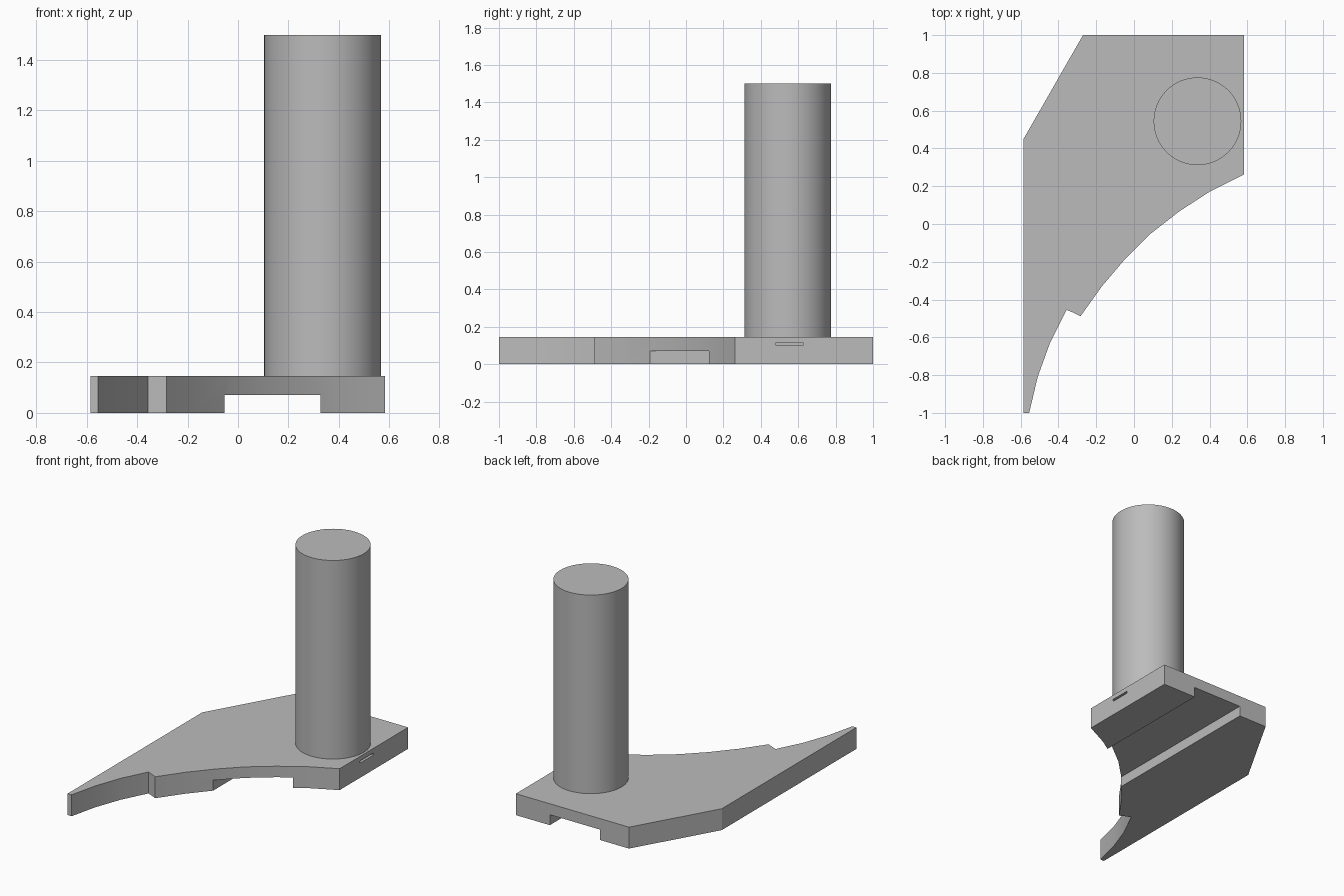
import bpy
import bmesh
from math import radians

cube = bpy.data.objects.get("Cube")
if cube:
    bpy.data.objects.remove(cube, do_unlink=True)

grey = bpy.data.materials.new("plain grey")
grey.use_nodes = True
colour = (0.5, 0.5, 0.5, 1)
grey.diffuse_color = colour
grey.node_tree.nodes["Principled BSDF"].inputs["Base Color"].default_value = colour


def prism(name, outline, bottom, top):
    """Extrude a plan outline between two heights."""
    bm = bmesh.new()
    face = bm.faces.new([bm.verts.new((x, y, bottom)) for x, y in outline])
    solid = bmesh.ops.extrude_face_region(bm, geom=[face])
    verts = [g for g in solid["geom"] if isinstance(g, bmesh.types.BMVert)]
    bmesh.ops.translate(bm, verts=verts, vec=(0, 0, top - bottom))
    bmesh.ops.recalc_face_normals(bm, faces=bm.faces)
    mesh = bpy.data.meshes.new(name)
    bm.to_mesh(mesh)
    bm.free()
    mesh.materials.append(grey)
    obj = bpy.data.objects.new(name, mesh)
    bpy.context.collection.objects.link(obj)
    return obj


def box(name, x0, x1, y0, y1, z0, z1):
    return prism(name, [(x0, y0), (x1, y0), (x1, y1), (x0, y1)], z0, z1)


def select(obj):
    bpy.ops.object.select_all(action="DESELECT")
    obj.select_set(True)
    bpy.context.view_layer.objects.active = obj


def cut(obj, cutter):
    cutter.hide_render = True
    mod = obj.modifiers.new("cut", "BOOLEAN")
    mod.operation = "DIFFERENCE"
    mod.solver = "EXACT"
    mod.object = cutter
    select(obj)
    bpy.ops.object.modifier_apply(modifier=mod.name)
    bpy.data.objects.remove(cutter, do_unlink=True)


# Base plate: straight back and sides, concave front with a small step
straight = [(0.583, 1), (-0.27, 1), (-0.585, 0.45), (-0.585, -1), (-0.555, -1)]
lower_arc = [(-0.51, -0.81), (-0.445, -0.63), (-0.357, -0.455)]
step = [(-0.315, -0.472), (-0.283, -0.488)]
upper_arc = [(-0.17, -0.33), (-0.045, -0.183), (0.09, -0.05),
             (0.24, 0.067), (0.405, 0.174), (0.583, 0.262)]
plate = prism("base_plate", straight + lower_arc + step + upper_arc, 0, 0.146)

# Channel under the plate and thin slot in its side
cut(plate, box("channel_cutter", -0.053, 0.327, -1.2, 1.2, -0.1, 0.071))
cut(plate, box("slot_cutter", 0.53, 0.7, 0.482, 0.626, 0.1, 0.115))
select(plate)
bpy.ops.object.shade_smooth_by_angle(angle=radians(20))

# Round post
base, top = 0.14, 1.5
bpy.ops.mesh.primitive_cylinder_add(vertices=64, radius=0.232, depth=top - base,
                                    location=(0.336, 0.544, (base + top) / 2))
post = bpy.context.object
post.name = "round_post"
post.data.materials.append(grey)
bpy.ops.object.shade_smooth_by_angle(angle=radians(30))
